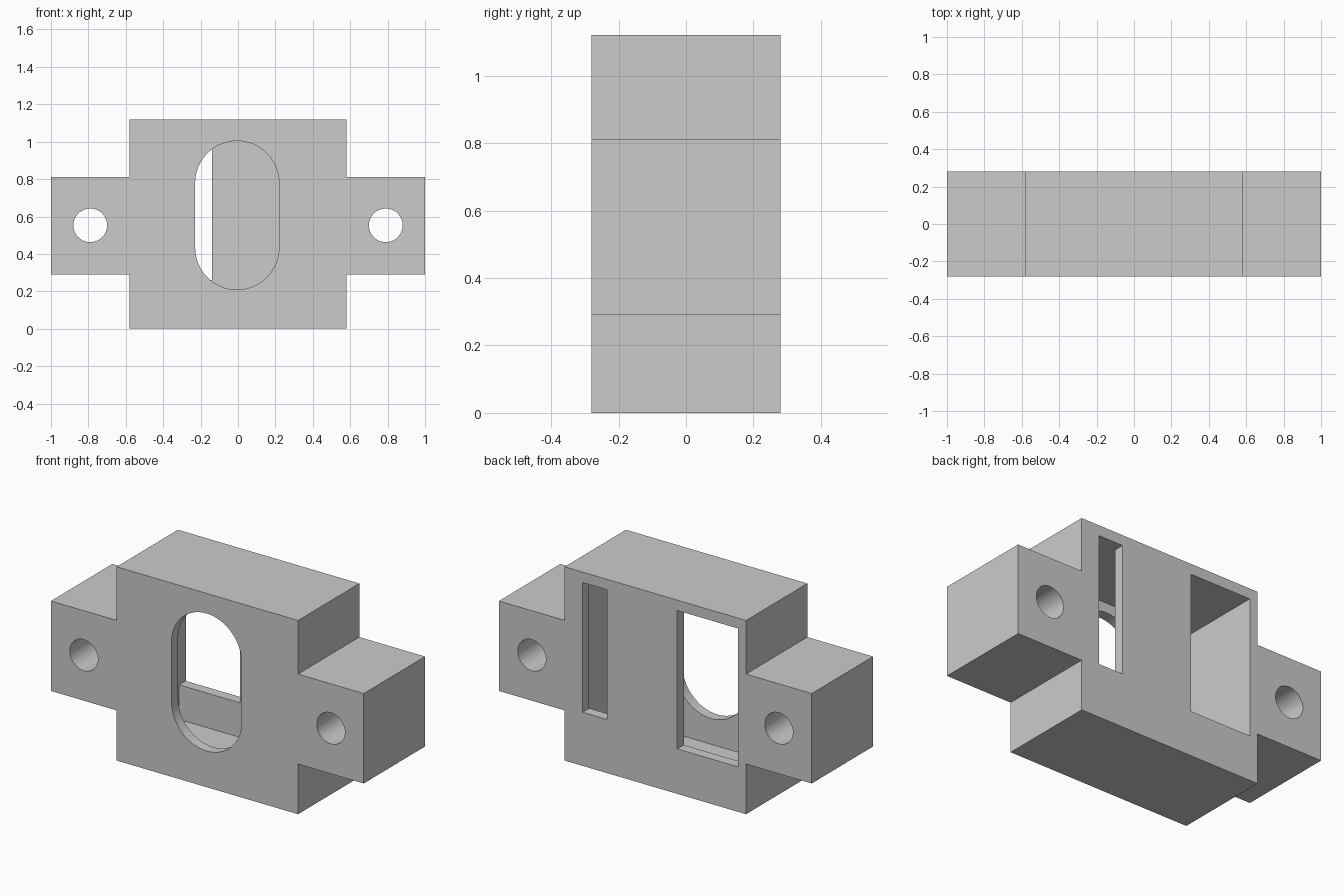
import bpy, bmesh, math

if "Cube" in bpy.data.objects:
    bpy.data.objects.remove(bpy.data.objects["Cube"])


def prism(name, outline, y0, y1):
    """Extrude an (x, z) outline from y0 to y1."""
    bm = bmesh.new()
    face = bm.faces.new([bm.verts.new((x, y0, z)) for x, z in outline])
    ext = bmesh.ops.extrude_face_region(bm, geom=[face])
    verts = [v for v in ext["geom"] if isinstance(v, bmesh.types.BMVert)]
    bmesh.ops.translate(bm, verts=verts, vec=(0, y1 - y0, 0))
    bmesh.ops.recalc_face_normals(bm, faces=bm.faces)
    mesh = bpy.data.meshes.new(name)
    bm.to_mesh(mesh)
    bm.free()
    obj = bpy.data.objects.new(name, mesh)
    bpy.context.collection.objects.link(obj)
    return obj


def rect(x0, x1, z0, z1):
    return [(x0, z0), (x1, z0), (x1, z1), (x0, z1)]


def arc(cx, cz, r, start, end, n):
    angles = [math.radians(start + (end - start) * i / n) for i in range(n + 1)]
    return [(cx + r * math.cos(a), cz + r * math.sin(a)) for a in angles]


def cut(target, name, outline, y0, y1):
    cutter = prism(name, outline, y0, y1)
    mod = target.modifiers.new(name, 'BOOLEAN')
    mod.operation = 'DIFFERENCE'
    mod.solver = 'EXACT'
    mod.object = cutter
    bpy.context.view_layer.objects.active = target
    bpy.ops.object.modifier_apply(modifier=mod.name)
    bpy.data.objects.remove(cutter)


HALF_Y, WALL = 0.28, 0.06
INNER_Y = HALF_Y - WALL

# Box body with a mounting ear on each side, as one outline
right = [(0.58, 0), (0.58, 0.29), (1, 0.29), (1, 0.81), (0.58, 0.81), (0.58, 1.12)]
left = [(-x, z) for x, z in reversed(right)]
housing = prism("housing", right + left, -HALF_Y, HALF_Y)

# Hollow interior
cut(housing, "cavity", rect(-0.53, 0.53, 0.06, 1.06), -INNER_Y, INNER_Y)

# Rounded slot in the front wall
slot = arc(-0.005, 0.78, 0.224, 0, 180, 32) + arc(-0.005, 0.433, 0.224, 180, 360, 32)
cut(housing, "front_slot", slot, -0.4, 0)

# Wide window and narrow slot in the back wall
cut(housing, "back_window", rect(-0.53, -0.14, 0.26, 1.06), 0, 0.4)
cut(housing, "back_slot", rect(0.31, 0.465, 0.31, 1.06), 0, 0.4)

# Screw holes through the ears
for side in (-1, 1):
    cut(housing, "screw_hole", arc(0.79 * side, 0.553, 0.09, 0, 352.5, 47), -0.4, 0.4)

# Smooth hole walls, sharp box edges
housing.select_set(True)
bpy.context.view_layer.objects.active = housing
bpy.ops.object.shade_smooth_by_angle(angle=math.radians(30))
